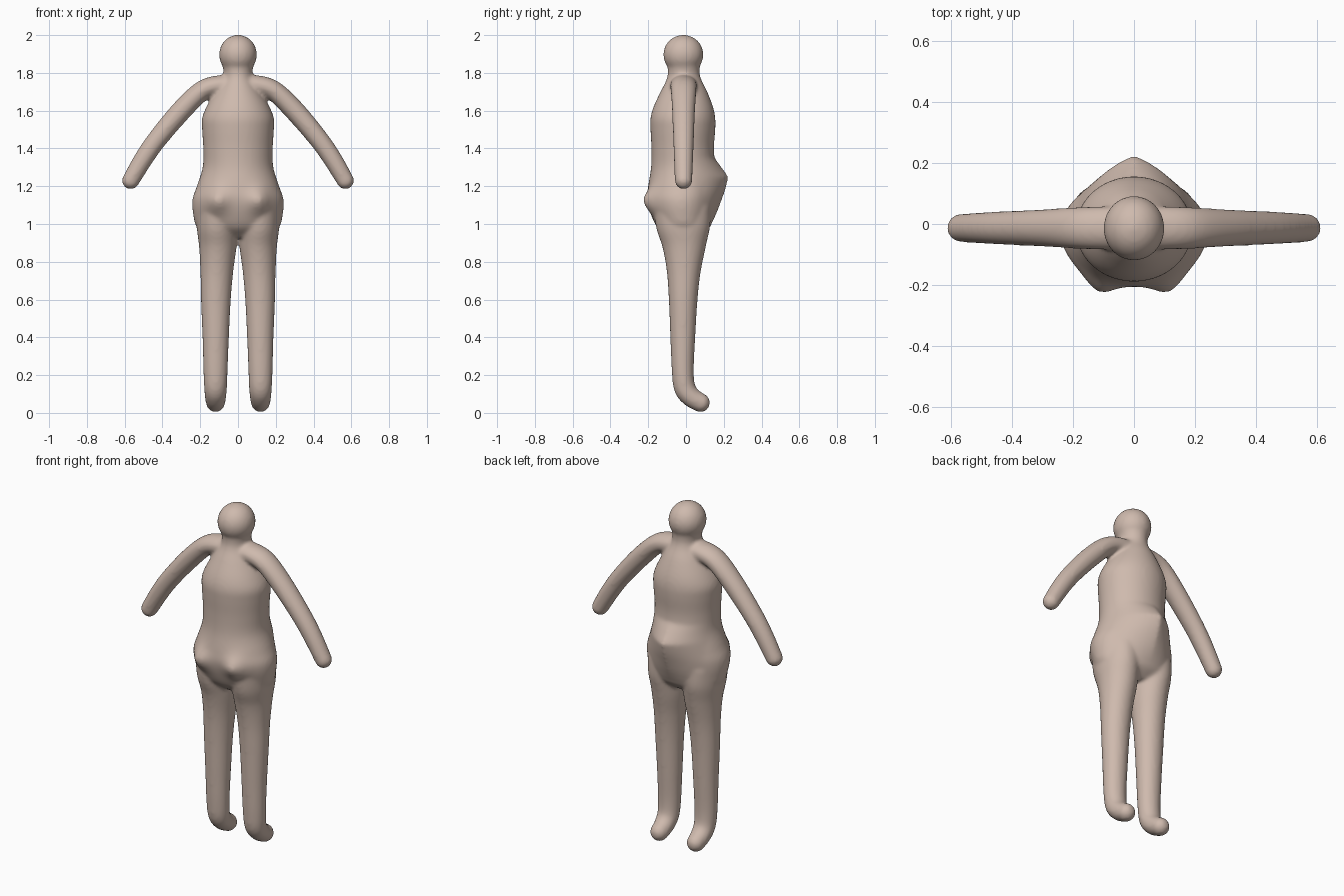
import bpy, bmesh, math
from mathutils import Vector

if "Cube" in bpy.data.objects:
    bpy.data.objects.remove(bpy.data.objects["Cube"])

skin = bpy.data.materials.new("skin")
skin.diffuse_color = (0.62, 0.49, 0.42, 1)
skin.use_nodes = True
skin.node_tree.nodes["Principled BSDF"].inputs["Base Color"].default_value = skin.diffuse_color
bm = bmesh.new()
SEG = 48


def smooth_rows(rows, n=6):
    """Catmull-Rom sampling of rows of numbers."""
    rows = [Vector(r) for r in rows]
    out = []
    for i in range(len(rows) - 1):
        a, b, c, d = rows[max(i - 1, 0)], rows[i], rows[i + 1], rows[min(i + 2, len(rows) - 1)]
        for k in range(n):
            t = k / n
            out.append(0.5 * (2 * b + (c - a) * t + (2 * a - 5 * b + 4 * c - d) * t * t
                              + (3 * b - a - 3 * c + d) * t ** 3))
    return out + [rows[-1]]


def loft(rings):
    """Closed skin over a list of point rings."""
    vs = [[bm.verts.new(p) for p in ring] for ring in rings]
    faces = [bm.faces.new(vs[0][::-1]), bm.faces.new(vs[-1])]
    for a, b in zip(vs, vs[1:]):
        for j in range(SEG):
            k = (j + 1) % SEG
            faces.append(bm.faces.new((a[j], a[k], b[k], b[j])))
    bmesh.ops.recalc_face_normals(bm, faces=faces)


def ball(centre, radii):
    new = bmesh.ops.create_uvsphere(bm, u_segments=48, v_segments=24, radius=1)["verts"]
    for v in new:
        v.co = Vector([c + r * q for c, r, q in zip(centre, radii, v.co)])


def limb(rows, side):
    """Tube along a path; rows are x, y, z, radius along side, radius across."""
    pts = smooth_rows(rows)
    rings = []
    for i, p in enumerate(pts):
        tan = (Vector(pts[min(i + 1, len(pts) - 1)][:3]) - Vector(pts[max(i - 1, 0)][:3])).normalized()
        up = tan.cross(side).normalized()
        rings.append([Vector(p[:3]) + side * p[3] * math.cos(2 * math.pi * j / SEG)
                      + up * p[4] * math.sin(2 * math.pi * j / SEG) for j in range(SEG)])
    loft(rings)


# Torso and neck: height, half width, back depth, front depth
torso = [(0.93, .13, .09, .07), (0.98, .215, .15, .125), (1.05, .237, .185, .145),
         (1.13, .241, .205, .155), (1.20, .218, .20, .16), (1.30, .187, .185, .155),
         (1.40, .184, .183, .148), (1.50, .190, .188, .155), (1.56, .190, .188, .155),
         (1.62, .167, .172, .143), (1.70, .122, .135, .113), (1.76, .085, .105, .083),
         (1.80, .076, .096, .072), (1.85, .085, .10, .075)]
rings = []
for z, w, back, front in smooth_rows(torso):
    mid, depth = (front - back) / 2, (front + back) / 2
    belly = 0.068 * max(0, 1 - abs(z - 1.25) / (0.10 if z > 1.25 else 0.25))
    seat = 0.042 * math.exp(-((z - 1.12) / 0.065) ** 2)
    ring = []
    for j in range(SEG):
        a = 2 * math.pi * j / SEG
        x, y = w * math.cos(a), mid + depth * math.sin(a)
        if math.sin(a) > 0:
            y += belly * max(0, 1 - abs(x) / 0.18)
        else:
            y -= seat * math.exp(-((abs(x) - 0.115) / 0.055) ** 2)
        ring.append((x, y, z))
    rings.append(ring)
loft(rings)

# Head
ball((0, -0.014, 1.897), (0.1, 0.106, 0.104))

for s in (-1, 1):
    # Arm and rounded hand
    limb([(s * .02, -.013, 1.735, .07, .05), (s * .10, -.013, 1.735, .071, .052),
          (s * .19, -.013, 1.705, .068, .053), (s * .30, -.013, 1.60, .061, .055),
          (s * .425, -.013, 1.452, .055, .052), (s * .50, -.013, 1.345, .051, .050),
          (s * .568, -.013, 1.23, .046, .046)], Vector((0, 1, 0)))
    ball((s * .568, -.013, 1.23), (.046, .046, .046))
    # Leg, ankle and rounded foot
    limb([(s * .115, -.02, 1.08, .105, .15), (s * .112, -.014, 0.98, .106, .142),
          (s * .107, -.010, 0.88, .099, .115), (s * .112, -.012, 0.75, .087, .09),
          (s * .117, -.015, 0.60, .079, .076), (s * .118, -.017, 0.40, .070, .066),
          (s * .119, -.017, 0.22, .064, .058), (s * .119, -.006, 0.13, .060, .057),
          (s * .119, .030, 0.082, .056, .053), (s * .119, .077, 0.054, .050, .050)],
         Vector((1, 0, 0)))
    ball((s * .119, .077, .054), (.050, .050, .050))

mesh = bpy.data.meshes.new("body")
bm.to_mesh(mesh)
bm.free()
body = bpy.data.objects.new("body", mesh)
bpy.context.collection.objects.link(body)
mesh.materials.append(skin)

# Fuse the parts into one soft skin
fuse = body.modifiers.new("fuse", "REMESH")
fuse.mode = "VOXEL"
fuse.voxel_size = 0.01
fuse.use_smooth_shade = True
soften = body.modifiers.new("soften", "SMOOTH")
soften.factor = 0.5
soften.iterations = 8
